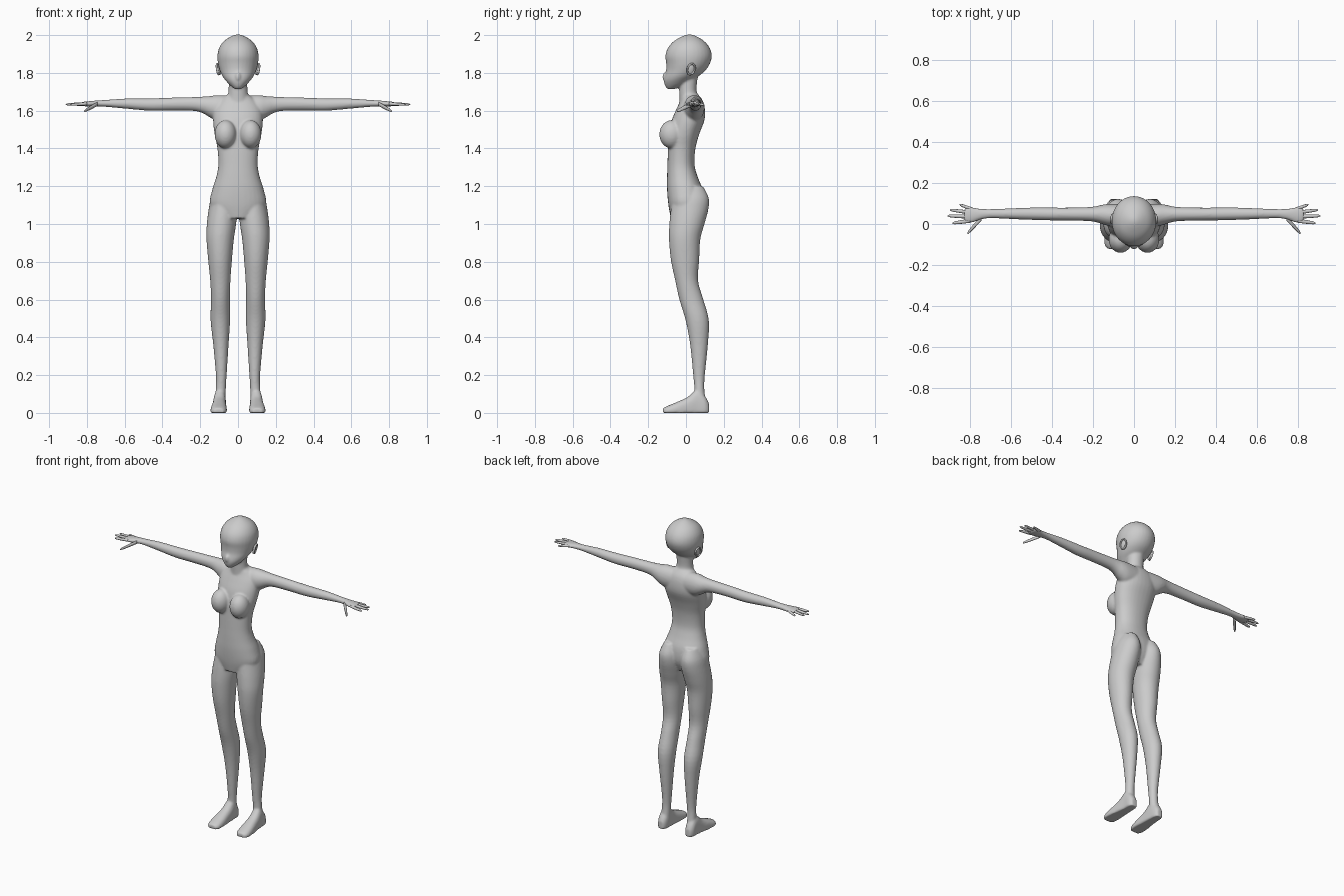
import bpy, bmesh, math
from mathutils import Matrix, Vector


def catmull(a, b, c, d, t):
    return [0.5 * (2 * q + (r - p) * t + (2 * p - 5 * q + 4 * r - s) * t * t
                   + (3 * q - p - 3 * r + s) * t ** 3) for p, q, r, s in zip(a, b, c, d)]


def loft(bm, axis, rows, side=1, power=2.0, floor=None, seg=32, steps=4):
    """Skin oval rings; row = (position on axis, a min, a max, b min, b max)."""
    pts = [rows[0]] + rows + [rows[-1]]
    fine = [catmull(*pts[i:i + 4], k / steps) for i in range(len(rows) - 1) for k in range(steps)]
    fine.append(rows[-1])
    order = {'X': (1, 2, 0), 'Y': (0, 2, 1), 'Z': (0, 1, 2)}[axis]
    rings = []
    for t, a0, a1, b0, b1 in fine:
        ring = []
        for k in range(seg):
            ang = 2 * math.pi * k / seg
            c, s = math.cos(ang), math.sin(ang)
            c = math.copysign(abs(c) ** (2 / power), c)
            s = math.copysign(abs(s) ** (2 / power), s)
            co = Vector()
            co[order[0]] = (a0 + a1) / 2 + c * (a1 - a0) / 2
            co[order[1]] = (b0 + b1) / 2 + s * (b1 - b0) / 2
            co[order[2]] = t
            co.x *= side
            if floor is not None:
                co.z = max(co.z, floor)
            ring.append(bm.verts.new(co))
        rings.append(ring)
    for p, q in zip(rings, rings[1:]):
        for k in range(seg):
            n = (k + 1) % seg
            bm.faces.new((p[k], p[n], q[n], q[k]))
    bm.faces.new(rings[0])
    bm.faces.new(rings[-1])


def ball(bm, centre, radii, rot=Matrix()):
    m = Matrix.Translation(centre) @ rot @ Matrix.Diagonal((*radii, 1))
    bmesh.ops.create_uvsphere(bm, u_segments=32, v_segments=20, radius=1, matrix=m)


def finish(bm, name):
    bmesh.ops.recalc_face_normals(bm, faces=bm.faces)
    for f in bm.faces:
        f.smooth = True
    mesh = bpy.data.meshes.new(name)
    bm.to_mesh(mesh)
    bm.free()
    obj = bpy.data.objects.new(name, mesh)
    bpy.context.collection.objects.link(obj)
    return obj


body = bmesh.new()

# torso, from crotch to collar
loft(body, 'Z', [
    (1.03, -.09, .09, -.08, .06), (1.10, -.148, .148, -.093, .09),
    (1.18, -.137, .137, -.10, .088), (1.25, -.115, .115, -.10, .062),
    (1.315, -.104, .104, -.098, .045), (1.40, -.109, .109, -.095, .05),
    (1.475, -.124, .124, -.09, .07), (1.55, -.132, .132, -.075, .098),
    (1.61, -.125, .125, -.05, .10), (1.655, -.095, .095, -.03, .088),
    (1.685, -.055, .055, -.025, .065)], power=2.2)

# neck
loft(body, 'Z', [
    (1.62, -.07, .07, -.035, .09), (1.67, -.058, .058, -.035, .07),
    (1.71, -.05, .05, -.036, .056), (1.80, -.05, .05, -.035, .065)])

# head with chin, face and skull
loft(body, 'Z', [
    (1.715, -.018, .018, -.10, -.06), (1.735, -.043, .043, -.112, -.005),
    (1.76, -.066, .066, -.117, .03), (1.785, -.084, .084, -.113, .07),
    (1.815, -.097, .097, -.105, .105), (1.85, -.106, .106, -.105, .127),
    (1.89, -.109, .109, -.109, .137), (1.93, -.101, .101, -.097, .127),
    (1.965, -.078, .078, -.068, .10), (1.99, -.043, .043, -.028, .063),
    (2.003, -.012, .012, .005, .03)])
ball(body, (0, -.108, 1.779), (.015, .018, .024))

for s in (-1, 1):
    # breast
    ball(body, (s * .066, -.076, 1.475), (.058, .065, .075))

    # leg, from ankle to buttock
    loft(body, 'Z', [
        (.06, .066, .122, .045, .105), (.13, .064, .118, .044, .097),
        (.20, .060, .117, .038, .10), (.36, .050, .131, .022, .116),
        (.49, .042, .145, -.002, .121), (.60, .043, .143, -.035, .092),
        (.70, .040, .147, -.057, .064), (.81, .032, .158, -.08, .070),
        (.92, .022, .167, -.09, .076), (1.0, .010, .165, -.088, .098),
        (1.08, .004, .155, -.08, .119), (1.14, .010, .143, -.07, .12),
        (1.20, .030, .115, -.04, .09)], s)

    # foot, from heel to toe
    loft(body, 'Y', [
        (.122, .08, .115, -.01, .05), (.10, .068, .128, -.03, .09),
        (.06, .064, .130, -.04, .125), (.01, .062, .136, -.03, .085),
        (-.05, .059, .144, -.025, .057), (-.10, .062, .144, -.02, .036),
        (-.122, .078, .128, -.01, .025)], s, power=2.4, floor=0)

    # arm and palm
    loft(body, 'X', [
        (.04, -.01, .095, 1.54, 1.68), (.11, -.012, .098, 1.545, 1.682),
        (.15, -.002, .095, 1.565, 1.677), (.19, .010, .086, 1.588, 1.674),
        (.24, .015, .082, 1.599, 1.672), (.35, .017, .080, 1.601, 1.669),
        (.47, .019, .081, 1.600, 1.665), (.60, .024, .077, 1.611, 1.664),
        (.70, .028, .073, 1.620, 1.657), (.75, .021, .075, 1.621, 1.654),
        (.79, .006, .082, 1.622, 1.650), (.82, .006, .080, 1.624, 1.647),
        (.832, .016, .070, 1.629, 1.643)], s)

# fuse the overlapping parts into one soft skin
skin = finish(body, "body")
remesh = skin.modifiers.new("fuse", 'REMESH')
remesh.mode = 'VOXEL'
remesh.voxel_size = .006
remesh.use_smooth_shade = True
soft = skin.modifiers.new("soften", 'SMOOTH')
soft.factor = .5
soft.iterations = 8

# fingers and thumb: base x, y, z, tip x, y, z, radius
FINGERS = [
    (.80, .016, 1.636, .888, .004, 1.632, .0095),
    (.80, .036, 1.637, .912, .040, 1.633, .0095),
    (.80, .056, 1.637, .899, .069, 1.633, .0090),
    (.785, .070, 1.636, .853, .095, 1.629, .0090),
    (.745, .030, 1.635, .815, -.046, 1.597, .0125)]
for s, label in ((-1, "right"), (1, "left")):
    bm = bmesh.new()
    for f in FINGERS:
        base, tip, r = Vector(f[:3]), Vector(f[3:6]), f[6]
        rows = []
        for t, k in ((0, 1), (.35, 1), (.6, .92), (.85, .75), (.96, .5), (1, .12)):
            p = base.lerp(tip, t)
            rows.append((p.x, p.y - r * k, p.y + r * k, p.z - r * k * .85, p.z + r * k * .85))
        loft(bm, 'X', rows, s, seg=12, steps=2)
    finish(bm, label + "_fingers")

    # ear: raised rim around a thin bowl
    bm = bmesh.new()
    rot = Matrix.Rotation(s * .25, 4, 'Z') @ Matrix.Rotation(s * .18, 4, 'Y') @ Matrix.Rotation(-.25, 4, 'X')
    ball(bm, (s * .1, .026, 1.818), (.008, .021, .03), rot)
    n, m = 24, 8
    place = Matrix.Translation((s * .106, .027, 1.82)) @ rot
    grid = [[bm.verts.new(place @ Vector((
        .006 * math.sin(2 * math.pi * j / m),
        (.02 + .005 * math.cos(2 * math.pi * j / m)) * math.cos(2 * math.pi * i / n),
        (.029 + .005 * math.cos(2 * math.pi * j / m)) * math.sin(2 * math.pi * i / n))))
        for j in range(m)] for i in range(n)]
    for i in range(n):
        for j in range(m):
            bm.faces.new((grid[i][j], grid[(i + 1) % n][j],
                          grid[(i + 1) % n][(j + 1) % m], grid[i][(j + 1) % m]))
    finish(bm, label + "_ear")
